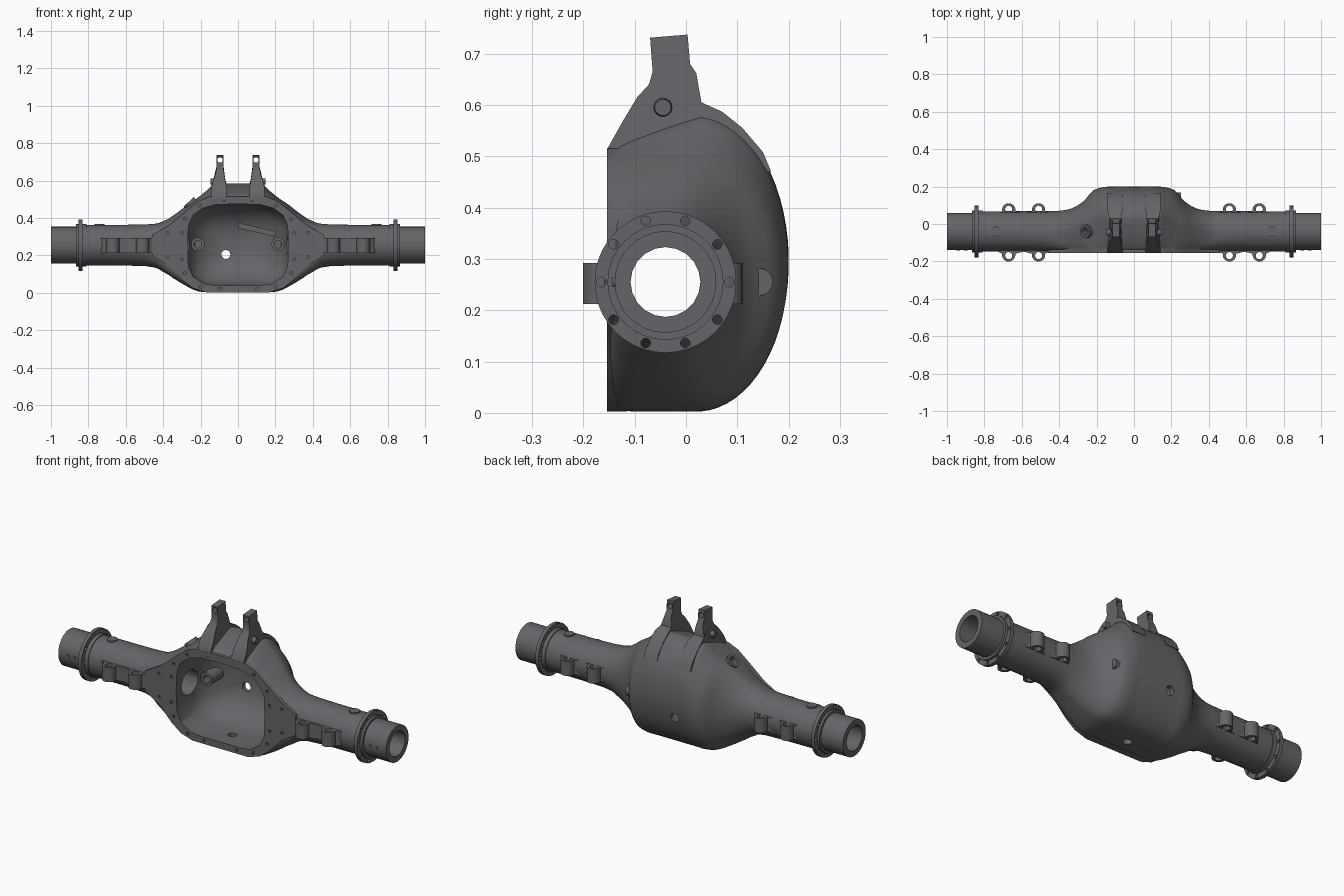
import bpy, bmesh, math
from mathutils import Vector

cube = bpy.data.objects.get("Cube")
if cube:
    bpy.data.objects.remove(cube)

iron = bpy.data.materials.new("cast iron grey")
iron.use_nodes = True
COLOR = (0.13, 0.13, 0.142, 1)
iron.diffuse_color = COLOR
iron.node_tree.nodes["Principled BSDF"].inputs["Base Color"].default_value = COLOR

AY, AZ = -0.04, 0.255      # axle axis
FRONT = -0.153             # cover face


def loft(name, rings):
    """Skin a list of closed rings and cap both ends."""
    bm = bmesh.new()
    loops = [[bm.verts.new(p) for p in r] for r in rings]
    n = len(loops[0])
    for a, b in zip(loops, loops[1:]):
        for i in range(n):
            j = (i + 1) % n
            bm.faces.new((a[i], a[j], b[j], b[i]))
    bm.faces.new(loops[0])
    bm.faces.new(loops[-1])
    bmesh.ops.recalc_face_normals(bm, faces=bm.faces)
    me = bpy.data.meshes.new(name)
    bm.to_mesh(me)
    bm.free()
    me.materials.append(iron)
    ob = bpy.data.objects.new(name, me)
    bpy.context.collection.objects.link(ob)
    return ob


def cylinder(name, start, end, r, n=24, r2=None):
    start, end = Vector(start), Vector(end)
    q = (end - start).to_track_quat('Z', 'Y')

    def ring(c, rad):
        return [c + q @ Vector((rad * math.cos(i * math.tau / n),
                                rad * math.sin(i * math.tau / n), 0)) for i in range(n)]
    return loft(name, [ring(start, r), ring(end, r if r2 is None else r2)])


def activate(ob):
    bpy.ops.object.select_all(action='DESELECT')
    ob.select_set(True)
    bpy.context.view_layer.objects.active = ob


def boolean(ob, tools, op='DIFFERENCE'):
    for t in tools:
        m = ob.modifiers.new("bool", 'BOOLEAN')
        m.operation, m.object, m.solver = op, t, 'EXACT'
        activate(ob)
        bpy.ops.object.modifier_apply(modifier=m.name)
        bpy.data.objects.remove(t)


def join(obs):
    activate(obs[0])
    for o in obs:
        o.select_set(True)
    bpy.ops.object.join()
    return obs[0]


def mirrored(half):
    """Complete an x/z half outline to a full loop."""
    return half + [(-x, z) for x, z in reversed(half) if x > 0]


def spline(a, b, c, d, t):
    return [0.5 * (2 * q + (r - p) * t + (2 * p - 5 * q + 4 * r - s) * t * t
                   + (3 * q - p - 3 * r + s) * t ** 3) for p, q, r, s in zip(a, b, c, d)]


# Main casting: D-shaped centre sections blending into round tubes
# x, front top z, top z, bottom z, back y, split y, front y, front squareness
half = [
    (0, .515, .585, .003, .200, .02, FRONT, 12),
    (.12, .515, .582, .003, .200, .02, FRONT, 12),
    (.17, .505, .545, .003, .196, .02, FRONT, 12),
    (.22, .48, .505, .010, .178, .01, FRONT, 11),
    (.27, .445, .472, .033, .122, -.01, FRONT, 9),
    (.33, .395, .425, .068, .085, -.03, FRONT, 6),
    (.40, .365, .383, .112, .071, AY, -.150, 4),
    (.49, .366, .366, .142, .069, AY, -.148, 2.2),
    (.83, .363, .363, .147, .068, AY, -.148, 2),
]
full = [(-s[0],) + s[1:] for s in reversed(half[1:])] + half
stations = []
for i in range(len(full) - 1):
    a, d = full[max(i - 1, 0)], full[min(i + 2, len(full) - 1)]
    stations += [spline(a, full[i], full[i + 1], d, k / 3) for k in range(3)]
stations.append(full[-1])


def section(s, n=64):
    x, zf, z1, z0, yb, yc, yf, e = s
    mid, pts = (z0 + z1) / 2, []
    for k in range(n):
        a = math.tau * (k + .5) / n
        c, v = math.cos(a), math.sin(a)
        p = 2 / e if c < 0 else 1
        h = math.copysign(abs(v) ** p, v) * (z1 - z0) / 2
        w = abs(c) ** p
        y = yc - (yc - yf) * w if c < 0 else yc + (yb - yc) * w
        z = mid + h
        if c < 0 and v > 0:
            z -= (z1 - zf) * w * h / (z1 - mid)
        pts.append((x, y, z))
    return pts


housing = loft("axle_housing", [section(s) for s in stations])

# Cover mounting face, pointed toward the tubes
plate = mirrored([(0, .515), (.15, .515), (.21, .49), (.28, .435), (.37, .36), (.46, .31),
                  (.46, .20), (.37, .145), (.30, .07), (.24, .025), (.17, .003), (0, .003)])
mount = loft("mount_face", [[(x, y, z) for x, z in plate] for y in (FRONT - .001, -.115)])
boolean(housing, [mount], 'UNION')

# Tube ends with collars, then the bolt flanges
for s in (-1, 1):
    end = cylinder("tube_end", (s * .80, AY, AZ), (s * 1.0, AY, AZ), .099, 32)
    collar = cylinder("collar", (s * .81, AY, AZ), (s * .865, AY, AZ), .113, 32)
    flange = cylinder("bolt_flange", (s * .832, AY, AZ), (s * .852, AY, AZ), .138, 40)
    boolean(housing, [end, collar, flange], 'UNION')

# Filler neck on the upper slope and a round pad on the dome side
boolean(housing, [cylinder("filler", (-.22, AY, .44), (-.263, AY, .487), .036, 20)], 'UNION')
boolean(housing, [cylinder("dome_pad", (.16, .142, AZ), (.252, .142, AZ), .027, 20)], 'UNION')

# Hollow inside: opening that closes into a dome
opening = mirrored([(0, .475), (.12, .472), (.19, .452), (.24, .415), (.265, .36), (.27, .25),
                    (.265, .14), (.24, .085), (.18, .047), (.12, .04), (0, .04)])
cavity = loft("cavity", [[(x * f, y, .257 + (z - .257) * f) for x, z in opening]
                         for y, f in ((-.25, 1), (0, 1), (.05, .95), (.09, .85), (.125, .71),
                                      (.15, .54), (.165, .34), (.172, .1))])
bore = cylinder("bore", (-1.1, AY, AZ), (1.1, AY, AZ), .068, 20)
boolean(housing, [cavity, bore])

# Bolt holes and drain holes
holes = [cylinder("drain", (0, -.05, -.05), (0, -.05, .1), .022),
         cylinder("back_hole", (-.065, .08, .205), (-.065, .3, .205), .024),
         cylinder("filler_hole", (-.2, AY, .419), (-.29, AY, .516), .022)]
for s in (-1, 1):
    for i in range(10):
        a = i * math.tau / 10
        y, z = AY + .125 * math.cos(a), AZ + .125 * math.sin(a)
        holes.append(cylinder("hole", (s * .825, y, z), (s * .86, y, z), .0095, 12))
    for x, z in ((.075, .495), (.205, .467), (.285, .395), (.30, .32), (.375, .32), (.375, .19),
                 (.30, .18), (.285, .105), (.20, .033), (.10, .022)):
        holes.append(cylinder("hole", (s * x, -.2, z), (s * x, -.13, z), .008, 10))
boolean(housing, [join(holes)])

parts = [housing]

# Upright ears that run back over the dome as ribs
side = [(FRONT, .49), (FRONT, .515), (-.125, .565), (-.095, .615), (-.072, .64), (-.065, .665),
        (-.07, .731), (.003, .737), (.008, .68), (.02, .662), (.03, .605), (.07, .587),
        (.11, .555), (.15, .508), (.166, .47), (.12, .47), (.06, .50)]


def ear_x(z, outer):
    t = min(max((z - .585) / .1, 0), 1)
    t = 1 - (1 - t) ** 2
    return .142 - .028 * t if outer else .062 + .016 * t


for s in (-1, 1):
    ear = loft("ear_left" if s > 0 else "ear_right",
               [[(s * ear_x(z, o), y, z) for y, z in side] for o in (False, True)])
    boolean(ear, [cylinder("pin_hole", (s * .096, -.12, .71), (s * .096, .05, .71), .014, 16)])
    parts.append(ear)
    parts.append(cylinder("ear_boss", (s * .11, -.045, .595), (s * .148, -.045, .595), .02, 16, .016))

# Spring seat lugs: pairs of rounded eyes in front of and behind each tube
LUGS = (.51, .67)
outline = [(.44, .088), (.455, .105)]
for cx in LUGS:
    outline += [(cx + .036 * math.cos(a), .12 + .036 * math.sin(a))
                for a in (math.radians(190 - 20 * k) for k in range(11))]
    if cx == LUGS[0]:
        outline.append((.59, .103))
outline += [(.725, .105), (.74, .088)]
for s in (-1, 1):
    for f in (-1, 1):
        lug = loft("spring_lug", [[(s * x, -.045 + f * y, z) for x, y in outline]
                                  for z in (.212, .292)])
        cut = [cylinder("eye", (s * cx, -.045 + f * .124, .1), (s * cx, -.045 + f * .124, .4), .019, 16)
               for cx in LUGS]
        boolean(lug, cut)
        parts.append(lug)
    # Small round pads on the tube
    parts.append(cylinder("top_pad", (s * .74, AY, .34), (s * .74, AY, .369), .027, 20))
    for x in (.90, .94):
        parts.append(cylinder("end_stud", (s * x, AY - .09, AZ), (s * x, AY - .103, AZ), .01, 12))
    # Tubular bosses inside the dome
    boss = cylinder("inner_boss", (s * .215, .03, .26), (s * .215, .135, .26), .036, 24)
    boolean(boss, [cylinder("boss_bore", (s * .215, 0, .26), (s * .215, .09, .26), .02, 20)])
    parts.append(boss)

# Slanted web inside the dome
web = [(0, .345), (0, .375), (.2, .33), (.2, .30)]
parts.append(loft("inner_web", [[(x, y, z) for x, z in web] for y in (.06, .13)]))

for ob in parts:
    activate(ob)
    bpy.ops.object.shade_smooth_by_angle(angle=math.radians(32))
